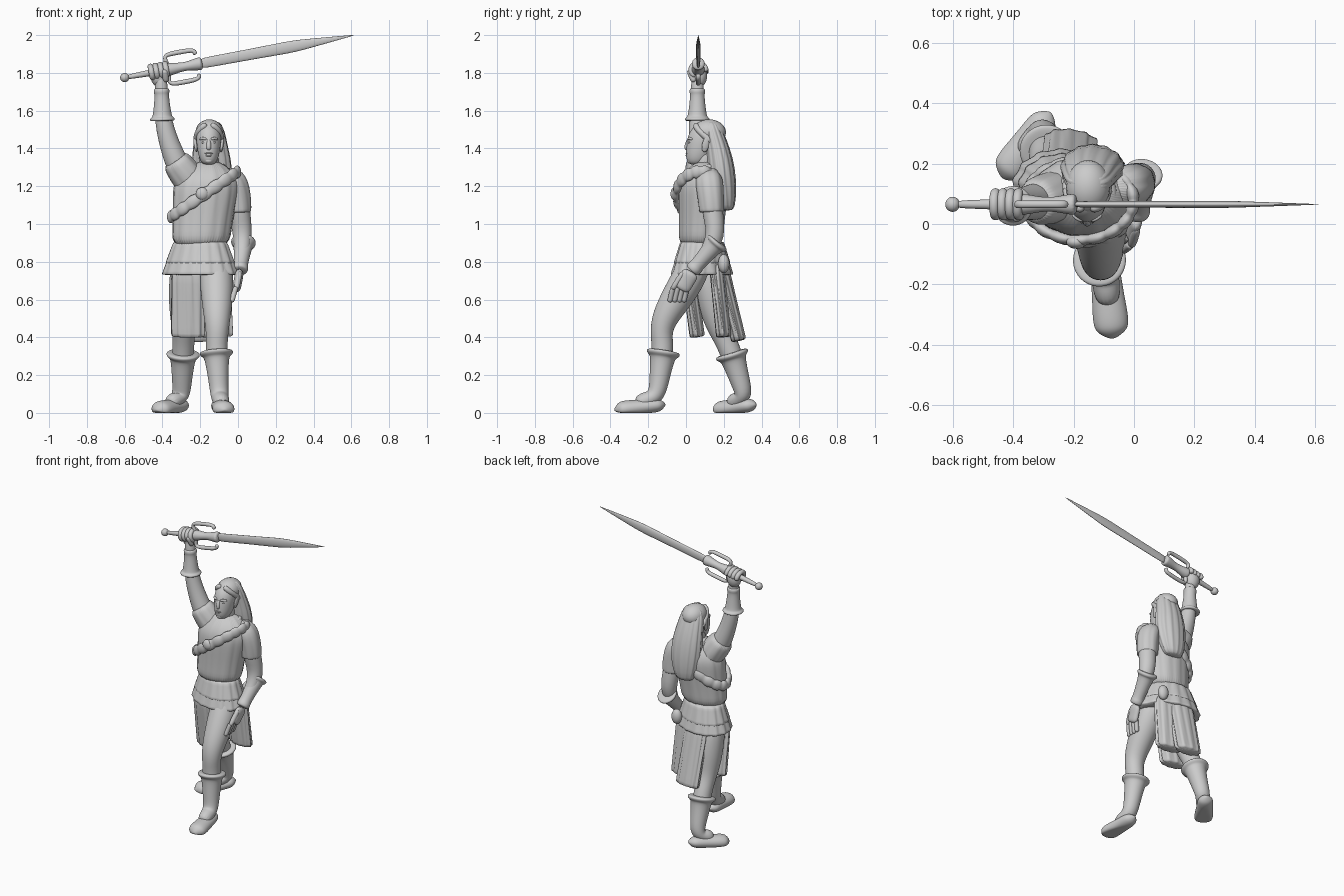
import bpy, bmesh
from math import sin, cos, pi
from mathutils import Vector

cube = bpy.data.objects.get("Cube")
if cube:
    bpy.data.objects.remove(cube)

grey = bpy.data.materials.new("plain_grey")
grey.use_nodes = True
grey.diffuse_color = (.6, .6, .6, 1)
grey.node_tree.nodes["Principled BSDF"].inputs["Base Color"].default_value = grey.diffuse_color
ACROSS, DEPTH, UP = Vector((1, 0, 0)), Vector((0, 1, 0)), Vector((0, 0, 1))

def finish(name, bm, levels=0):
    bmesh.ops.recalc_face_normals(bm, faces=bm.faces)
    mesh = bpy.data.meshes.new(name)
    bm.to_mesh(mesh)
    bm.free()
    mesh.materials.append(grey)
    mesh.shade_smooth()
    part = bpy.data.objects.new(name, mesh)
    bpy.context.collection.objects.link(part)
    if levels:
        modifier = part.modifiers.new("Subdivision", 'SUBSURF')
        modifier.levels = modifier.render_levels = levels

def steps(count):
    return [i / (count - 1) for i in range(count)]

def along(start, end, fractions):
    return [Vector(start).lerp(Vector(end), t) for t in fractions]

def line(start, end, count):
    return along(start, end, steps(count))

def hoop(center, wide, deep, rise, tilt_axis, count):
    """Closed oval path that rises towards one side."""
    points = []
    for i in range(count):
        turn = Vector((cos(2 * pi * i / count), sin(2 * pi * i / count), 0))
        lift = rise * turn.dot(tilt_axis)
        points.append(Vector(center) + Vector((wide * turn.x, deep * turn.y, lift)))
    return points

def skin(name, path, radii, squash=1, ref=ACROSS, sides=16, folds=0, fold_depth=.02,
         level=False, closed=False, levels=2):
    """Skin oval rings along a path; the radius runs along ref, squash scales the other axis."""
    bm = bmesh.new()
    path = [Vector(p) for p in path]
    count, rings = len(path), []
    if isinstance(radii, float):
        radii = [radii] * count
    for i, (point, radius) in enumerate(zip(path, radii)):
        if closed:
            tangent = path[(i + 1) % count] - path[i - 1]
        else:
            tangent = path[min(i + 1, count - 1)] - path[max(i - 1, 0)]
        tangent = UP if level else tangent.normalized()
        u = Vector(ref) - tangent * tangent.dot(ref)
        u.normalize()
        v = tangent.cross(u) * squash
        ring = []
        for k in range(sides):
            a = 2 * pi * k / sides
            ripple = 1 + fold_depth * (sin(folds * a) + sin(2 * folds * a + i) / 2)
            spot = point + (u * cos(a) + v * sin(a)) * radius * ripple
            spot.z = max(spot.z, 0)
            ring.append(bm.verts.new(spot))
        rings.append(ring)
    following = rings[1:] + rings[:1] if closed else rings[1:]
    for low, high in zip(rings, following):
        for k in range(sides):
            bm.faces.new((low[k - 1], low[k], high[k], high[k - 1]))
    if not closed:
        bm.faces.new(rings[0])
        bm.faces.new(rings[-1])
    finish(name, bm, levels)

def ball(name, center, size):
    bm = bmesh.new()
    bmesh.ops.create_uvsphere(bm, u_segments=20, v_segments=12, radius=1)
    for vert in bm.verts:
        vert.co = Vector(center) + Vector(s * p for s, p in zip(size, vert.co))
    finish(name, bm)

# Joints
throat, waist = Vector((-.155, .1, 1.34)), Vector((-.2, .075, .87))
left_shoulder, left_elbow, left_wrist = (0, .13, 1.2), (.03, .17, .91), Vector((.01, .03, .75))
right_shoulder, right_elbow, right_wrist = (-.29, .08, 1.25), (-.4, .06, 1.545), (-.405, .06, 1.72)
left_shin, left_ankle = (-.115, -.118, .33), (-.098, -.155, .09)
right_shin, right_ankle = (-.29, .24, .32), (-.3, .31, .09)

# Torso, neck and tunic
skin("tunic_body", line(waist, throat, 6), (.152, .155, .162, .172, .174, .06), squash=.76,
     sides=60, folds=13, fold_depth=.014, level=True)
skin("neck", line(throat - UP * .1, throat + UP * .06, 3), .052)
skin("collar", hoop(throat - UP * .045, .085, .08, .02, DEPTH, 20), .016,
     ref=UP, sides=8, closed=True)

# Short sleeves
skin("left_sleeve", ((-.09, .12, 1.26), (-.02, .12, 1.24), (0, .13, 1.15), (.005, .135, 1.07),
                     (.005, .135, 1.06)), (.05, .076, .07, .066, .064), sides=40, folds=7)
skin("right_sleeve", line((-.22, .1, 1.18), (-.34, .07, 1.35), 5), (.08, .085, .085, .08, .07),
     sides=40, folds=7)

# Arms
skin("left_arm", (left_shoulder, (.01, .14, 1.05), left_elbow, left_wrist),
     (.055, .057, .05, .028))
skin("right_arm", (right_shoulder, (-.35, .07, 1.38), right_elbow, right_wrist, (-.41, .06, 1.8)),
     (.07, .057, .046, .034, .03))

# Bracers flare at the elbow and end in a roll at the wrist
for name, elbow, wrist in (("left_bracer", left_elbow, left_wrist),
                           ("right_bracer", right_elbow, right_wrist)):
    skin(name, along(elbow, wrist, (0, .01, .09, .12, .2, .8, .85, .97, 1)),
         (.05, .068, .066, .055, .05, .037, .043, .042, .03))

# Lowered open hand
knuckles = left_wrist + Vector((-.02, -.06, -.1))
skin("left_palm", line(left_wrist, knuckles, 4), .023, squash=2)
for i in range(4):
    base = knuckles + Vector((0, .025 * (i - 1.5), .02))
    skin("left_finger", line(base, base + Vector((-.025, -.02, -.085)), 5), .015, sides=8)
skin("left_thumb", line(left_wrist - DEPTH * .04, knuckles - DEPTH * .045, 3), .017, sides=8)

# Sword, laid out by distance from the pommel and height across the blade
def on_sword(distance, height=0, depth=0):
    lean = Vector((.983, 0, .182))
    rise = Vector((-.182, 0, .983))
    return Vector((-.6, .065, 1.775)) + lean * distance + rise * height + DEPTH * depth

ball("sword_pommel", on_sword(0), (.024, .025, .024))
skin("sword_grip", line(on_sword(0), on_sword(.28), 4), (.013, .015, .02, .02), ref=DEPTH)
skin("sword_collar", line(on_sword(.22), on_sword(.42), 9),
     [.03 + .006 * cos(2 * pi * t) for t in steps(9)], ref=DEPTH)
skin("sword_blade", line(on_sword(.4), on_sword(1.237), 15),
     [.0005 + (.01 + .003 * t) * min(1, 2.6 * (1 - t)) for t in steps(15)],
     squash=2.6, ref=DEPTH, levels=1)
prong = ((.24, 0), (.225, .06), (.235, .08), (.3, .08), (.37, .08), (.39, .07), (.39, .05))
for side in (-1, 1):
    skin("sword_guard_prong", [on_sword(d, side * h) for d, h in prong], .014,
         ref=DEPTH, sides=8)

# Raised fist around the grip
ball("right_palm", (-.415, .07, 1.785), (.048, .042, .062))
for i in range(4):
    curl = [pi * (1.5 * t - .1) for t in steps(8)]
    skin("right_finger", [on_sword(.145 + .026 * i, .036 * sin(a), .042 * cos(a)) for a in curl],
         .017, sides=8)
skin("right_thumb", line((-.38, .045, 1.75), (-.39, .015, 1.82), 3), .018, sides=8)

# Head and face
skin("head", line(throat + Vector((0, -.046, -.03)), throat + Vector((0, .012, .2)), 6),
     (.034, .054, .062, .068, .066, .04), squash=1.25, level=True)

def on_face(across, depth, z):
    return Vector((throat.x + across, depth, z))

skin("nose", (on_face(0, .016, 1.455), on_face(0, .002, 1.41), on_face(0, .008, 1.39)),
     (.009, .016, .013), sides=8)
ball("upper_lip", on_face(0, .006, 1.374), (.022, .008, .005))
ball("lower_lip", on_face(0, .007, 1.362), (.017, .009, .006))
ball("chin", on_face(0, .024, 1.335), (.022, .02, .016))
for side in (-1, 1):
    ball("eye", on_face(side * .027, .018, 1.432), (.012, .007, .006))
    skin("brow", (on_face(side * .01, .012, 1.448), on_face(side * .03, .015, 1.455),
                  on_face(side * .05, .034, 1.448)), .008, ref=UP, sides=8)
    skin("ear", line(on_face(side * .064, .095, 1.38), on_face(side * .077, .115, 1.47), 4),
         (.006, .011, .01, .004), squash=2, sides=8)
    skin("hair_temple", (on_face(side * .01, .05, 1.53), on_face(side * .045, .058, 1.505),
                         on_face(side * .064, .09, 1.475), on_face(side * .068, .15, 1.42)),
         .018, ref=UP, sides=10)

# Long hair swept to the back
ball("hair_cap", (-.152, .122, 1.485), (.073, .09, .069))
skin("hair", ((-.15, .13, 1.55), (-.15, .14, 1.5), (-.145, .17, 1.4), (-.137, .185, 1.3),
              (-.137, .2, 1.18), (-.14, .21, 1.09), (-.14, .21, 1.07)),
     (.05, .078, .092, .108, .098, .07, .05), squash=.68, sides=72, folds=13, fold_depth=.03,
     level=True, levels=1)

# Segmented bandolier with a round boss
skin("bandolier", hoop((-.18, .077, 1.157), .178, .13, .12, ACROSS, 72),
     [.026, .036, .036, .036] * 18, squash=.6, ref=UP, sides=10, closed=True, levels=1)
ball("bandolier_boss", (-.19, -.06, 1.16), (.034, .022, .034))

# Layered skirt, turned with the hips
for name, top, hem, radius in (("skirt_upper", .91, .79, .145), ("skirt_lower", .85, .73, .165)):
    fall = (0, .1, .4, .7, .98, 1)
    skin(name, along((-.2, .085, top), (-.2, .085, hem), fall),
         [radius + .046 * t for t in fall], squash=.74, ref=(1, -.4, 0),
         sides=80, folds=16, level=True, levels=1)
ball("belt_pouch", (-.07, .2, .79), (.035, .03, .05))

# Hanging cloth panels
for name, top, hem in (("front_panel", (-.265, .01, .78), (-.265, .06, .4)),
                       ("back_panel_left", (-.13, .16, .8), (-.115, .2, .4)),
                       ("back_panel_right", (-.22, .18, .8), (-.205, .28, .38))):
    skin(name, along(top, hem, (0, .25, .5, .75, .97, 1)), .088, squash=.42, ref=(1, -.15, 0),
         sides=60, folds=10, fold_depth=.06, levels=1)

# Legs
leg_radii = (.09, .092, .07, .058, .06, .05)
skin("left_leg", ((-.12, .08, .84), (-.11, -.02, .65), (-.11, -.12, .5), (-.11, -.133, .41),
                  left_shin, left_ankle), leg_radii)
skin("right_leg", ((-.27, .1, .84), (-.28, .145, .6), (-.285, .17, .47), (-.288, .2, .4),
                   right_shin, right_ankle), leg_radii)

# Boots with turned rims running into feet with flat soles
def boot(name, shin, ankle, heel, toe):
    instep = along(ankle, toe, (.2, .5))
    skin(name, along(shin, ankle, (0, .01, .08, .13, .18, .6, 1)) + instep,
         (.06, .09, .09, .075, .066, .055, .048, .046, .04))
    spots, widths = [], []
    for t in steps(12):
        rounding = (1.02 - abs(2 * t - 1) ** 6) ** .5
        spots.append(Vector(heel).lerp(Vector(toe), t) + UP * (.045 - .03 * t))
        widths.append((.047 + .016 * t) * rounding)
    skin(name + "_foot", spots, widths, squash=.75)

boot("left_boot", left_shin, left_ankle, (-.1, -.108, 0), (-.07, -.38, 0))
boot("right_boot", right_shin, right_ankle, (-.275, .37, 0), (-.435, .15, 0))
